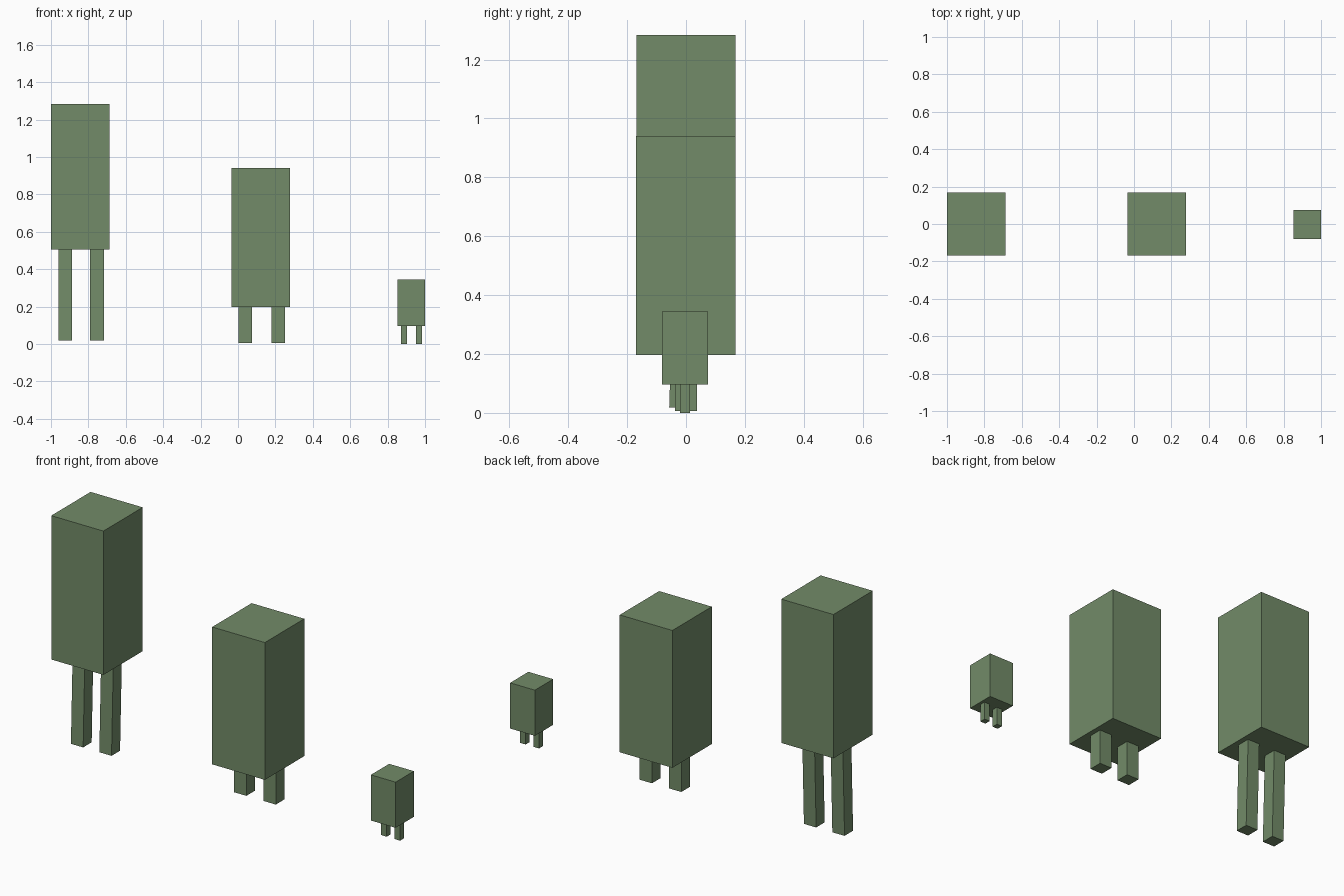
import bpy, bmesh

if "Cube" in bpy.data.objects:
    bpy.data.objects.remove(bpy.data.objects["Cube"])

green = bpy.data.materials.new("muted_green")
green.diffuse_color = (0.17, 0.26, 0.14, 1)
green.use_nodes = True
green.node_tree.nodes["Principled BSDF"].inputs["Base Color"].default_value = green.diffuse_color


def block(name, x0, x1, y0, y1, z0, z1, lean=0.0):
    """Box between two corners; lean shifts its top along y."""
    bm = bmesh.new()
    bmesh.ops.create_cube(bm, size=1)
    for v in bm.verts:
        top = v.co.z > 0
        v.co.x = x1 if v.co.x > 0 else x0
        v.co.y = (y1 if v.co.y > 0 else y0) + (lean if top else 0)
        v.co.z = z1 if top else z0
    mesh = bpy.data.meshes.new(name)
    bm.to_mesh(mesh)
    bm.free()
    mesh.materials.append(green)
    obj = bpy.data.objects.new(name, mesh)
    bpy.context.collection.objects.link(obj)
    return obj


def figure(name, body, legs_x, leg_w, leg_y, leg_z, lean=0.0):
    """A block body on two square legs."""
    block(name + "_body", *body)
    for side, x in zip(("left", "right"), legs_x):
        block(f"{name}_{side}_leg", x, x + leg_w, leg_y, leg_y + leg_w,
              leg_z, body[4] + 0.003, lean)


# Tall, medium and small figures in a row
figure("tall", (-1.0, -0.688, -0.168, 0.168, 0.506, 1.284),
       (-0.96, -0.79), 0.073, -0.057, 0.018, lean=0.015)
figure("medium", (-0.036, 0.279, -0.169, 0.168, 0.197, 0.94),
       (0.002, 0.178), 0.074, -0.037, 0.006)
figure("small", (0.852, 1.0, -0.081, 0.075, 0.097, 0.344),
       (0.871, 0.951), 0.033, -0.02, 0.0)
